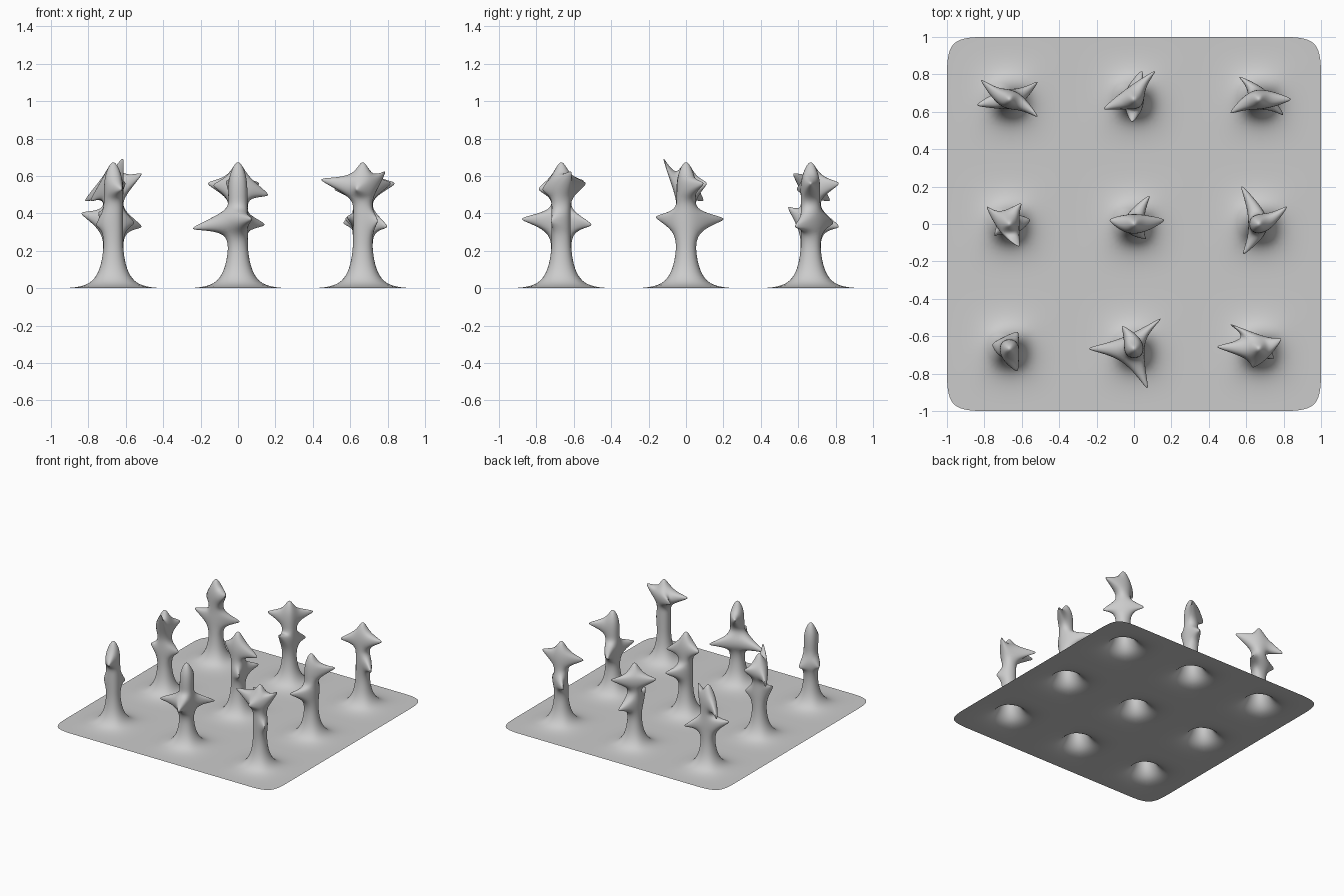
import bpy
import bmesh
from mathutils import Vector

old = bpy.data.objects.get("Cube")
if old:
    bpy.data.objects.remove(old, do_unlink=True)

PITCH = 2 / 3            # spacing between trunks
CELLS = 9                # ground cells per side, three per trunk
# Trunk rings: height, half width
RINGS = [(0.17, 0.056), (0.30, 0.055), (0.42, 0.055),
         (0.48, 0.055), (0.60, 0.055), (0.68, 0.012)]
MID_BAND, TOP_BAND = 2, 4

# Thorn tips by (column, row), in hundredths from the trunk foot: x, y, z
THORNS = {
    (-1, 1): [(-15, 10, 47), (-17, -3, 40), (15, 9, 33), (15, -9, 61)],
    (0, 1): [(11, 15, 56), (4, 15, 33), (-16, -5, 56), (-1, -12, 43)],
    (1, 1): [(17, 0, 56), (-15, -7, 53), (-10, 12, 35), (13, -8, 33)],
    (-1, 0): [(5, -12, 69), (6, 11, 56), (-12, 9, 47), (11, 2, 35), (-8, -6, 40)],
    (0, 0): [(16, 2, 50), (-13, 2, 55), (8, 15, 37), (6, -8, 35)],
    (1, 0): [(-9, 20, 37), (-8, -16, 38), (15, 9, 56)],
    (-1, -1): [(4, -12, 53), (-9, 2, 34), (4, 9, 33)],
    (0, -1): [(-24, 0, 32), (14, 16, 34), (7, -21, 37), (-6, 12, 57)],
    (1, -1): [(-22, 1, 58), (-15, 13, 56), (12, 5, 62), (-3, -10, 53), (8, -5, 36)],
}


def extrude(bm, face):
    """Extrude one face in place; return the cap and its side faces."""
    cap = bmesh.ops.extrude_discrete_faces(bm, faces=[face])["faces"][0]
    sides = [f for e in cap.edges for f in e.link_faces if f != cap]
    return cap, sides


def raise_trunk(bm, face, foot):
    """Stack the trunk rings on a ground cell; return side faces per ring."""
    bands = []
    for height, half in RINGS:
        face, sides = extrude(bm, face)
        for v in face.verts:
            d = v.co - foot
            v.co = foot + Vector((half if d.x > 0 else -half,
                                  half if d.y > 0 else -half, height))
        bands.append(sides)
    return bands


def pull_thorn(bm, face, tip):
    """Draw a side face out to a thin tip, a little past it for the smoothing."""
    centre = face.calc_center_median()
    end = centre + (tip - centre) * 1.09
    cap, _ = extrude(bm, face)
    for v in cap.verts:
        v.co = end + (v.co - centre) * 0.1


# Ground sheet cage
bm = bmesh.new()
bmesh.ops.create_grid(bm, x_segments=CELLS, y_segments=CELLS, size=1)
cells = list(bm.faces)

# Trunks and thorns grown out of the sheet
for (col, row), tips in THORNS.items():
    foot = Vector((col * PITCH, row * PITCH, 0))
    cell = min((f for f in cells if f.is_valid),
               key=lambda f: (f.calc_center_median() - foot).length)
    bands = raise_trunk(bm, cell, foot)
    free = {"mid": list(bands[MID_BAND]), "top": list(bands[TOP_BAND])}
    for t in tips:
        offset = Vector(t) / 100
        pool = free["mid" if offset.z < 0.45 else "top"]
        flat = offset.to_2d()
        side = max(pool, key=lambda f: flat.dot(
            (f.calc_center_median() - foot).to_2d()))
        pool.remove(side)
        pull_thorn(bm, side, foot + offset)

bm.normal_update()
mesh = bpy.data.meshes.new("thorny_trunk_field")
bm.to_mesh(mesh)
bm.free()
mesh.shade_smooth()

field = bpy.data.objects.new("thorny_trunk_field", mesh)
bpy.context.collection.objects.link(field)

# Smoothing
smooth = field.modifiers.new("smooth", "SUBSURF")
smooth.levels = smooth.render_levels = 3

# Plain grey
grey = bpy.data.materials.new("plain_grey")
grey.use_nodes = True
colour = (0.6, 0.6, 0.6, 1)
grey.diffuse_color = colour
grey.node_tree.nodes["Principled BSDF"].inputs["Base Color"].default_value = colour
mesh.materials.append(grey)
